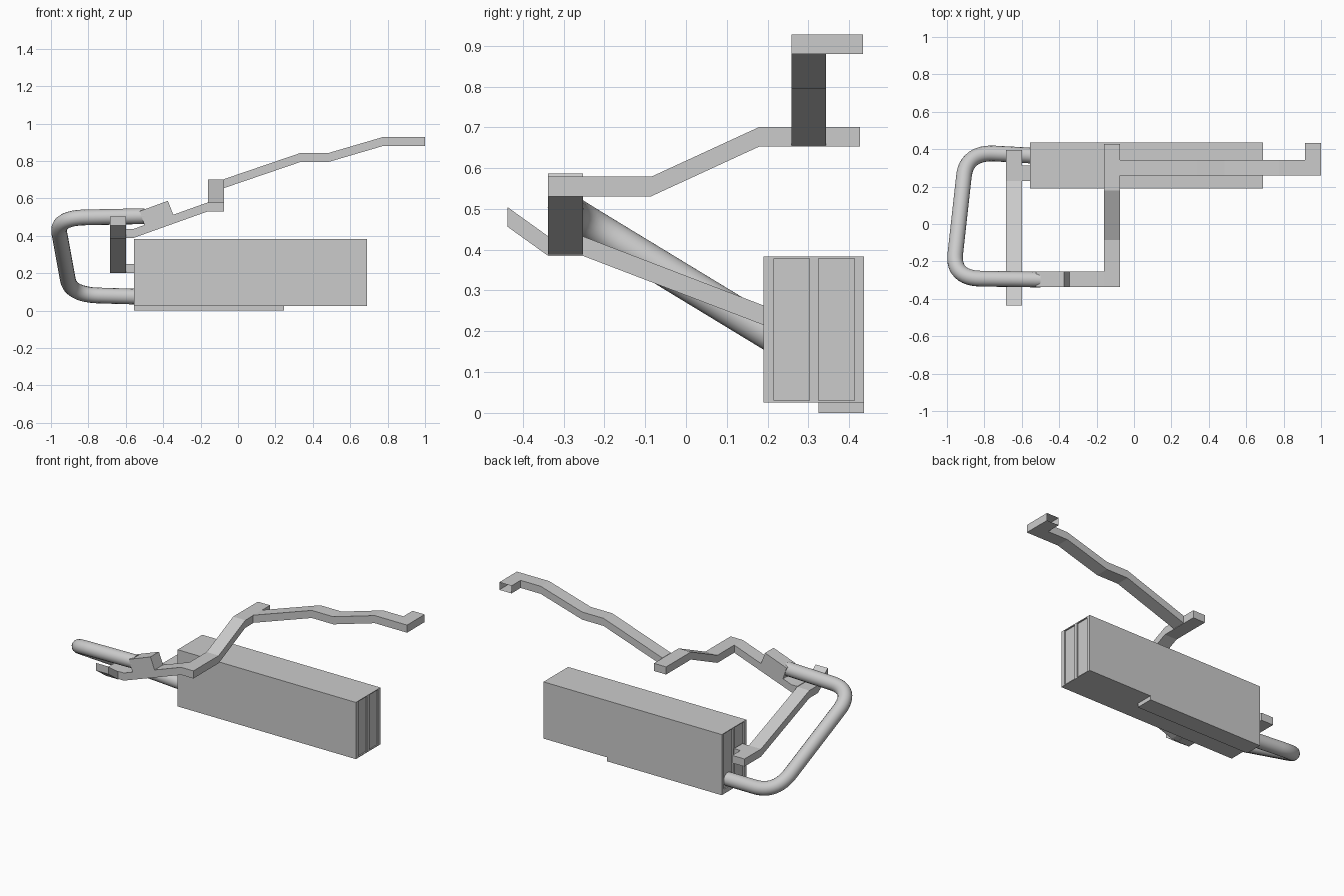
import bpy, bmesh
from mathutils import Vector

if "Cube" in bpy.data.objects:
    bpy.data.objects.remove(bpy.data.objects["Cube"])


def finish(name, bm):
    bmesh.ops.recalc_face_normals(bm, faces=bm.faces)
    me = bpy.data.meshes.new(name)
    bm.to_mesh(me)
    bm.free()
    ob = bpy.data.objects.new(name, me)
    bpy.context.collection.objects.link(ob)
    return ob


def prism(name, outline, axis, lo, hi):
    """Extrude an outline of (t, z) points; t runs along the other horizontal axis."""
    bm = bmesh.new()
    place = (lambda t, z, w: (w, t, z)) if axis == 'x' else (lambda t, z, w: (t, w, z))
    a = [bm.verts.new(place(t, z, lo)) for t, z in outline]
    b = [bm.verts.new(place(t, z, hi)) for t, z in outline]
    bm.faces.new(a)
    bm.faces.new(b[::-1])
    n = len(a)
    for i in range(n):
        bm.faces.new((a[i], a[(i + 1) % n], b[(i + 1) % n], b[i]))
    return finish(name, bm)


def duct(name, path, axis, lo, hi, h=0.048):
    """Flat duct following a bottom-edge path, constant vertical height."""
    return prism(name, path + [(t, z + h) for t, z in reversed(path)], axis, lo, hi)


def box(name, x, y, z):
    return prism(name, [(x[0], z[0]), (x[1], z[0]), (x[1], z[1]), (x[0], z[1])], 'y', *y)


# main cabinet with two shallow recessed panels in each end
bm = bmesh.new()
X0, X1, D = -0.555, 0.69, 0.008
ys = [0.19, 0.216, 0.303, 0.325, 0.413, 0.436]
zs = [0.025, 0.03, 0.378, 0.383]
panels = []
for x in (X0, X1):
    grid = [[bm.verts.new((x, y, z)) for z in zs] for y in ys]
    for i in range(5):
        for j in range(3):
            f = bm.faces.new((grid[i][j], grid[i + 1][j], grid[i + 1][j + 1], grid[i][j + 1]))
            if i in (1, 3) and j == 1:
                panels.append((f, D if x < 0 else -D))
    rim = ([grid[i][0] for i in range(5)] + [grid[5][j] for j in range(3)]
           + [grid[i][3] for i in range(5, 0, -1)] + [grid[0][j] for j in range(3, 0, -1)])
    if x == X0:
        rim0 = rim
for i in range(len(rim)):
    k = (i + 1) % len(rim)
    bm.faces.new((rim0[i], rim0[k], rim[k], rim[i]))
for f, d in panels:
    new = bmesh.ops.extrude_discrete_faces(bm, faces=[f])['faces'][0]
    for v in new.verts:
        v.co.x += d
finish("cabinet", bm)

box("base_plate", (-0.555, 0.245), (0.325, 0.436), (0.0, 0.025))

# left cross duct and its stub into the cabinet
duct("left_cross_duct", [(-0.437, 0.456), (-0.338, 0.385), (-0.253, 0.385),
                         (0.23, 0.2), (0.395, 0.2)], 'x', -0.685, -0.6)
box("cabinet_stub", (-0.6, -0.555), (0.23, 0.314), (0.2, 0.248))

# front duct rising to the middle cross duct
duct("front_duct", [(-0.6, 0.388), (-0.56, 0.388), (-0.16, 0.531)], 'y', -0.338, -0.253)
prism("pipe_collar", [(-0.50, 0.455), (-0.345, 0.51), (-0.375, 0.587), (-0.525, 0.532)],
      'y', -0.338, -0.253)
duct("middle_cross_duct", [(-0.338, 0.531), (-0.085, 0.531), (0.18, 0.653), (0.427, 0.653)],
     'x', -0.16, -0.075)

# long rear duct and its end outlet, open at the back
duct("rear_duct", [(-0.075, 0.655), (0.335, 0.795), (0.485, 0.795), (0.775, 0.88), (0.915, 0.88)],
     'y', 0.258, 0.343)
outlet = box("end_outlet", (0.915, 1.0), (0.258, 0.434), (0.88, 0.928))
bm = bmesh.new()
bm.from_mesh(outlet.data)
bm.faces.ensure_lookup_table()
back = [f for f in bm.faces if f.calc_center_median().y > 0.43]
bmesh.ops.delete(bm, geom=back, context='FACES')
bm.to_mesh(outlet.data)
bm.free()

# round pipe: two filleted corners
ends = [Vector(p) for p in ((-0.55, 0.366, 0.075), (-0.895, 0.385, 0.085),
                            (-0.97, -0.29, 0.495), (-0.5, -0.297, 0.505))]
path = [ends[0]]
for i in (1, 2):
    c = ends[i]
    a = c + (ends[i - 1] - c).normalized() * 0.15
    b = c + (ends[i + 1] - c).normalized() * 0.15
    for s in range(13):
        t = s / 12
        u, v = a.lerp(c, 0.65), b.lerp(c, 0.65)
        path.append(a * (1 - t)**3 + u * 3 * t * (1 - t)**2 + v * 3 * t * t * (1 - t) + b * t**3)
path.append(ends[3])
cu = bpy.data.curves.new("pipe", 'CURVE')
cu.dimensions = '3D'
cu.bevel_depth = 0.042
cu.bevel_resolution = 6
cu.use_fill_caps = True
sp = cu.splines.new('POLY')
sp.points.add(len(path) - 1)
for p, co in zip(sp.points, path):
    p.co = (*co, 1)
pipe = bpy.data.objects.new("pipe", cu)
bpy.context.collection.objects.link(pipe)
bpy.context.view_layer.objects.active = pipe
pipe.select_set(True)
bpy.ops.object.convert(target='MESH')
bpy.ops.object.shade_smooth_by_angle()
